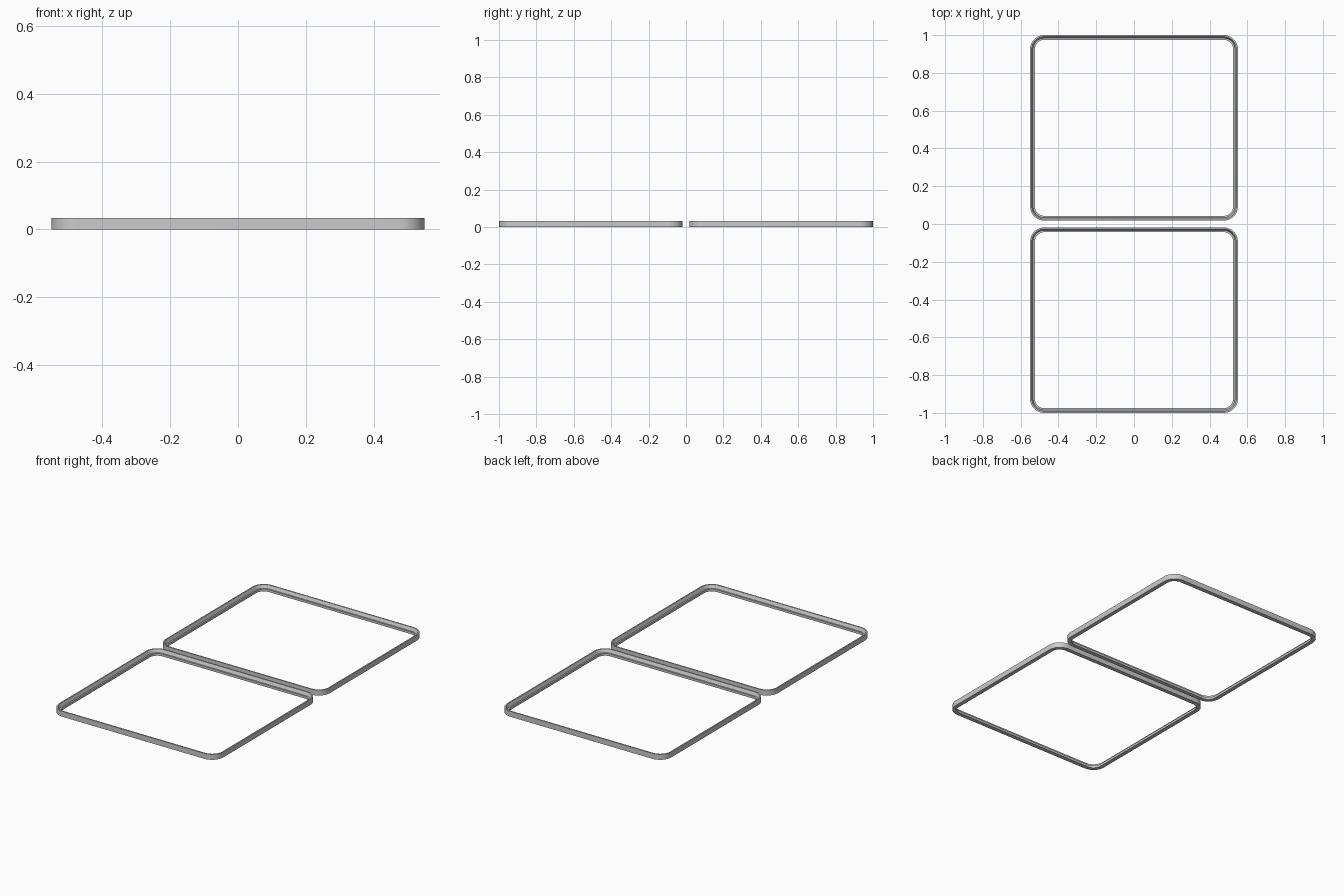
import bpy, bmesh, math

cube = bpy.data.objects.get("Cube")
if cube:
    bpy.data.objects.remove(cube)

grey = bpy.data.materials.new("plain_grey")
grey.use_nodes = True
colour = (0.6, 0.6, 0.6, 1)
grey.diffuse_color = colour
grey.node_tree.nodes["Principled BSDF"].inputs["Base Color"].default_value = colour

HALF_X, HALF_Y, RADIUS, STEPS = 0.55, 0.491, 0.075, 10
# Cross-section of the rim: (inset from the outer edge, height)
PROFILE = [(0, 0), (0, 0.033), (0.008, 0.033), (0.016, 0.014),
           (0.025, 0.014), (0.025, 0)]


def rounded_loop(inset):
    """Rounded rectangle points, corner by corner."""
    for corner, (sx, sy) in enumerate([(1, 1), (-1, 1), (-1, -1), (1, -1)]):
        for i in range(STEPS + 1):
            a = (corner + i / STEPS) * math.pi / 2
            r = RADIUS - inset
            yield (sx * (HALF_X - RADIUS) + r * math.cos(a),
                   sy * (HALF_Y - RADIUS) + r * math.sin(a))


def make_frame(name, y):
    bm = bmesh.new()
    rings = [[bm.verts.new((px, py, z)) for px, py in rounded_loop(inset)]
             for inset, z in PROFILE]
    # Join neighbouring rings all the way around the cross-section
    for k, ring in enumerate(rings):
        after = rings[(k + 1) % len(rings)]
        n = len(ring)
        for i in range(n):
            j = (i + 1) % n
            bm.faces.new((ring[i], ring[j], after[j], after[i]))
    bmesh.ops.recalc_face_normals(bm, faces=bm.faces)
    mesh = bpy.data.meshes.new(name)
    bm.to_mesh(mesh)
    bm.free()
    mesh.materials.append(grey)
    frame = bpy.data.objects.new(name, mesh)
    frame.location.y = y
    bpy.context.collection.objects.link(frame)
    bpy.ops.object.select_all(action="DESELECT")
    frame.select_set(True)
    bpy.context.view_layer.objects.active = frame
    bpy.ops.object.shade_smooth_by_angle(angle=math.radians(25))


# Two matching frames, one behind the other
make_frame("front_frame", HALF_Y - 1)
make_frame("back_frame", 1 - HALF_Y)
